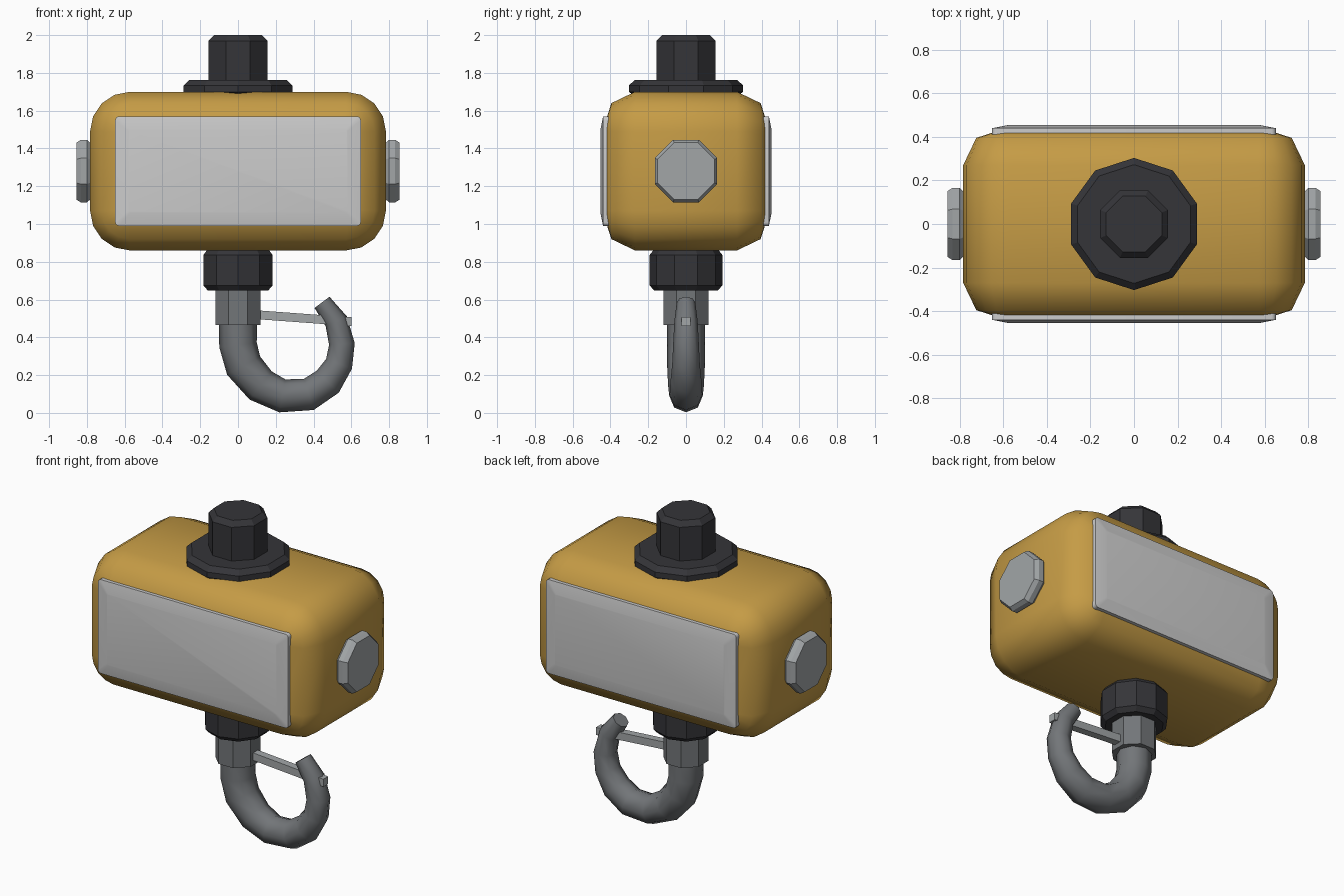
import bpy
import bmesh
from math import sin, cos, pi, radians
from mathutils import Vector

if "Cube" in bpy.data.objects:
    bpy.data.objects.remove(bpy.data.objects["Cube"])


def material(name, rgb):
    m = bpy.data.materials.new(name)
    m.diffuse_color = (*rgb, 1)
    m.use_nodes = True
    m.node_tree.nodes["Principled BSDF"].inputs["Base Color"].default_value = m.diffuse_color
    return m


YELLOW = material("yellow paint", (0.56, 0.33, 0.06))
DARK = material("dark rubber", (0.035, 0.035, 0.04))
STEEL = material("steel", (0.17, 0.18, 0.19))
LIGHT = material("light panel", (0.55, 0.55, 0.55))
CAP = material("cap metal", (0.36, 0.38, 0.39))


def loft(name, rings, mat, angle=None):
    """Skin a series of equal-length rings and cap both ends."""
    bm = bmesh.new()
    rows = [[bm.verts.new(p) for p in ring] for ring in rings]
    for a, b in zip(rows, rows[1:]):
        for i in range(len(a)):
            j = (i + 1) % len(a)
            bm.faces.new((a[i], a[j], b[j], b[i]))
    bm.faces.new(rows[0])
    bm.faces.new(rows[-1])
    bmesh.ops.recalc_face_normals(bm, faces=bm.faces)
    mesh = bpy.data.meshes.new(name)
    bm.to_mesh(mesh)
    bm.free()
    if angle:
        mesh.shade_smooth()
        mesh.set_sharp_from_angle(angle=radians(angle))
    mesh.materials.append(mat)
    ob = bpy.data.objects.new(name, mesh)
    bpy.context.collection.objects.link(ob)
    return ob


def ngon(n, r, start):
    return [(r * cos(start + 2 * pi * i / n), r * sin(start + 2 * pi * i / n)) for i in range(n)]


def turned(name, profile, n, start, mat):
    """Faceted upright part from (radius, z) pairs."""
    return loft(name, [[(x, y, z) for x, y in ngon(n, r, start)] for r, z in profile], mat)


def rounded_rect(y, hx, hz, r, cz, seg=4):
    pts = []
    for q, (sx, sz) in enumerate([(1, 1), (-1, 1), (-1, -1), (1, -1)]):
        for k in range(seg + 1):
            a = pi / 2 * (q + k / seg)
            pts.append((sx * (hx - r) + r * cos(a), y, cz + sz * (hz - r) + r * sin(a)))
    return pts


# Housing: rounded outline with a two-step rounding to front and back
CZ = 1.28
steps = [(0.44, 0.20), (0.395, 0.06), (0.27, 0.0)]
sections = [(-y, i) for y, i in steps] + [(y, i) for y, i in reversed(steps)]
loft("housing", [rounded_rect(y, 0.783 - i, 0.42 - i, 0.21 - i, CZ) for y, i in sections], YELLOW, 50)

# Display panels wrapped slightly over the front and back
for label, s in (("front", -1), ("back", 1)):
    loft(label + "_panel",
         [rounded_rect(s * y, hx, hz, r, CZ) for y, hx, hz, r in
          [(0.39, 0.65, 0.29, 0.02), (0.439, 0.65, 0.29, 0.02), (0.453, 0.58, 0.22, 0.01)]], LIGHT, 40)

# Octagonal end caps
for label, s in (("left", -1), ("right", 1)):
    loft(label + "_end_cap",
         [[(s * x, u, CZ + v) for u, v in ngon(8, r, pi / 8)] for x, r in
          [(0.775, 0.155), (0.80, 0.179), (0.832, 0.179), (0.856, 0.163)]], CAP)

# Top flange and stud
turned("top_flange", [(0.275, 1.68), (0.303, 1.70), (0.303, 1.733), (0.272, 1.762)], 10, pi / 2, DARK)
turned("top_stud", [(0.168, 1.74), (0.168, 1.97), (0.138, 2.0)], 8, pi / 8, DARK)

# Lower collar and swivel nut
turned("lower_collar", [(0.168, 0.648), (0.193, 0.675), (0.193, 0.835), (0.17, 0.865)], 10, pi / 2, DARK)
turned("swivel_nut", [(0.13, 0.465), (0.13, 0.66)], 8, pi / 8, STEEL)

# Tapered hook: x, z, radius along the bend
path = [(0, 0.50, 0.097), (0, 0.36, 0.097), (0.03, 0.25, 0.097), (0.12, 0.145, 0.092),
        (0.235, 0.09, 0.086), (0.375, 0.098, 0.084), (0.475, 0.165, 0.08),
        (0.535, 0.26, 0.071), (0.55, 0.365, 0.066), (0.52, 0.485, 0.06), (0.445, 0.585, 0.048)]
rings = []
for i, (x, z, r) in enumerate(path):
    a, b = path[max(i - 1, 0)], path[min(i + 1, len(path) - 1)]
    t = Vector((b[0] - a[0], 0, b[1] - a[1])).normalized()
    side = Vector((-t.z, 0, t.x))
    rings.append([Vector((x, 0, z)) + side * u + Vector((0, v, 0)) for u, v in ngon(8, r * 1.03, 0)])
loft("hook", rings, STEEL, 50)

# Safety latch bar
loft("safety_latch",
     [[(x, u, z + v) for u, v in ngon(4, 0.033, pi / 4)] for x, z in [(0.08, 0.521), (0.6, 0.483)]], CAP)
